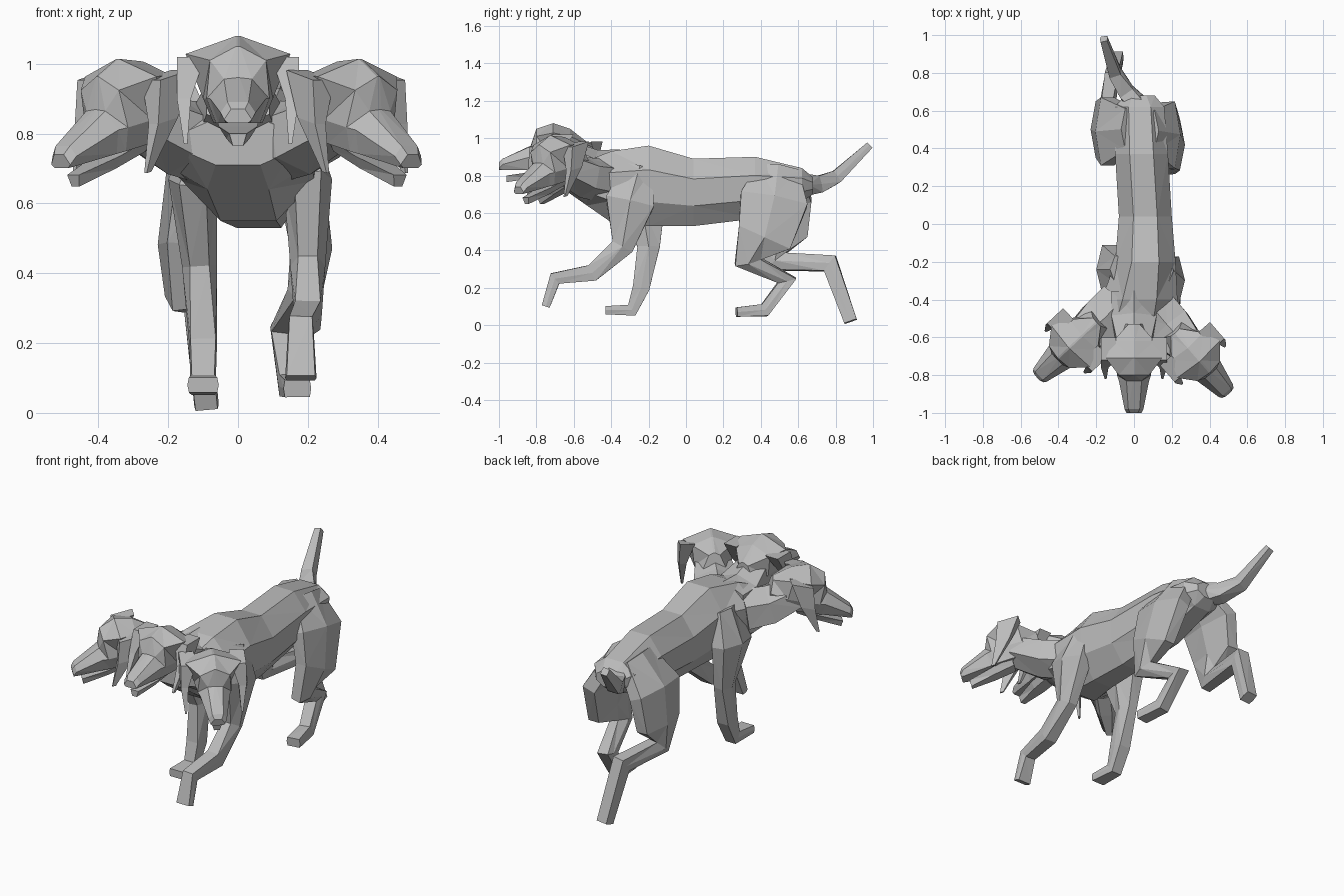
import bpy, bmesh, math
from mathutils import Vector, Matrix

if "Cube" in bpy.data.objects:
    bpy.data.objects.remove(bpy.data.objects["Cube"], do_unlink=True)

grey = bpy.data.materials.new("stone_grey")
grey.use_nodes = True
shade = (.5, .5, .5, 1)
grey.diffuse_color = shade
grey.node_tree.nodes["Principled BSDF"].inputs["Base Color"].default_value = shade


def loft(name, rings, placement=Matrix()):
    """Skin a list of equal-length point rings, cap the ends, facet it."""
    bm = bmesh.new()
    loops = [[bm.verts.new(placement @ Vector(point)) for point in ring] for ring in rings]
    count = len(loops[0])
    for lower, upper in zip(loops, loops[1:]):
        for i in range(count):
            j = (i + 1) % count
            bm.faces.new((lower[i], lower[j], upper[j], upper[i]))
    bm.faces.new(loops[0])
    bm.faces.new(loops[-1])
    bmesh.ops.recalc_face_normals(bm, faces=bm.faces)
    bmesh.ops.triangulate(bm, faces=bm.faces)
    mesh = bpy.data.meshes.new(name)
    bm.to_mesh(mesh)
    bm.free()
    mesh.materials.append(grey)
    bpy.context.collection.objects.link(bpy.data.objects.new(name, mesh))


def mirrored(half):
    """Close a right-hand half outline by mirroring it across x."""
    return half + [(-point[0], *point[1:]) for point in reversed(half)]


def tube(name, path, sizes, across=(1, 0, 0)):
    """Six-sided limb along a path, sized by (half width, half depth) pairs."""
    points = [Vector(point) for point in path]
    rings = []
    for i, (centre, (width, depth)) in enumerate(zip(points, sizes)):
        tangent = Vector()
        if i > 0:
            tangent += (centre - points[i - 1]).normalized()
        if i < len(points) - 1:
            tangent += (points[i + 1] - centre).normalized()
        deep = tangent.cross(Vector(across)).normalized()
        wide = deep.cross(tangent).normalized()
        # thin limbs are boxy, thick ones rounded
        corner = .9 if width < .05 else .55
        outline = mirrored([(corner, 1), (1, 0), (corner, -1)])
        rings.append([centre + wide * width * a + deep * depth * b for a, b in outline])
    loft(name, rings)


# Trunk: stations (y, centre x, half width, top, bottom)
trunk = [(.68, .03, .08, .79, .7), (.62, .03, .13, .84, .66),
         (.37, .04, .14, .9, .57), (.04, .06, .14, .89, .53),
         (-.2, .06, .16, .96, .53), (-.4, .03, .2, .93, .55),
         (-.53, 0, .22, .88, .64), (-.63, 0, .16, .84, .71)]
profile = mirrored([(.45, 1), (1, .7), (.95, .3), (.4, 0)])
loft("trunk", [[(centre + width * x, y, bottom + (top - bottom) * z) for x, z in profile]
               for y, centre, width, top, bottom in trunk])

# Front legs
front_sizes = [(.06, .07), (.07, .13), (.05, .06), (.04, .045), (.036, .035), (.045, .022)]
tube("front_leg_left", [(.15, -.25, .84), (.2, -.3, .66), (.2, -.34, .42),
                        (.2, -.5, .28), (.18, -.7, .25), (.18, -.75, .1)], front_sizes)
tube("front_leg_right", [(-.07, -.24, .84), (-.13, -.24, .66), (-.11, -.2, .42),
                         (-.1, -.24, .2), (-.1, -.29, .08), (-.1, -.43, .08)], front_sizes)

# Hind legs
hind_sizes = [(.06, .11), (.07, .18), (.06, .15), (.05, .07),
              (.038, .05), (.035, .035), (.04, .025)]
tube("hind_leg_left", [(.08, .49, .83), (.18, .47, .67), (.21, .42, .47), (.19, .33, .34),
                       (.13, .54, .24), (.15, .42, .08), (.17, .27, .07)], hind_sizes)
tube("hind_leg_right", [(-.02, .5, .83), (-.14, .49, .67), (-.17, .5, .48),
                        (-.16, .48, .34), (-.12, .77, .33), (-.09, .88, .02)], hind_sizes)

# Tail
tube("tail", [(.03, .62, .75), (-.04, .7, .75), (-.1, .8, .79), (-.16, .98, .96)],
     [(.06, .06), (.045, .045), (.035, .035), (.02, .02)])

# Necks
neck_sizes = [(.12, .12), (.11, .12), (.09, .09)]
for side, path in (("middle", [(0, -.36, .82), (0, -.5, .83), (0, -.64, .9)]),
                   ("left", [(.08, -.42, .77), (.19, -.55, .79), (.3, -.67, .85)]),
                   ("right", [(-.08, -.42, .77), (-.18, -.52, .79), (-.29, -.61, .85)])):
    tube(side + "_neck", path, neck_sizes, across=(0, 0, 1))

# Head about its pivot. Skull: (y, ridge height, brow half width, cheek half width)
skull = [(.15, .03, .03, .06), (.06, .1, .11, .1), (-.03, .13, .15, .1),
         (-.12, .1, .08, .09), (-.15, .01, .04, .08), (-.3, -.06, .03, .05),
         (-.32, -.08, .02, .04)]
# Lower jaw: (y, half width, top)
jaw = [(-.02, .06, -.11), (-.14, .055, -.13), (-.28, .025, -.15)]
# Ear: (x, y, z, half width, half length)
ear = [(.135, .02, .07, .04, .06), (.155, -.04, -.05, .02, .04), (.15, -.13, -.18, .005, .01)]


def head(side, pivot, yaw, pitch):
    place = (Matrix.Translation(pivot) @ Matrix.Rotation(math.radians(yaw), 4, 'Z')
             @ Matrix.Rotation(math.radians(pitch), 4, 'X'))
    loft(side + "_skull",
         [mirrored([(.005, y, ridge), (brow, y, min(ridge, ridge * .6)),
                    (cheek, y, min(-.05, ridge - .03)), (cheek * .7, y, -.12)])
          for y, ridge, brow, cheek in skull], place)
    loft(side + "_lower_jaw",
         [mirrored([(width, y, top), (width * .6, y, top - .035)])
          for y, width, top in jaw], place)
    for sign, label in ((1, "left"), (-1, "right")):
        loft(f"{side}_head_{label}_ear",
             [[(sign * (x + a * width), y + b * length, z)
               for a, b in ((-1, -1), (1, -1), (1, 1), (-1, 1))]
              for x, y, z, width, length in ear], place)


head("middle", (0, -.68, .95), 0, 0)
head("left", (.31, -.68, .895), 41, 14)
head("right", (-.3, -.615, .895), -47, 14)
